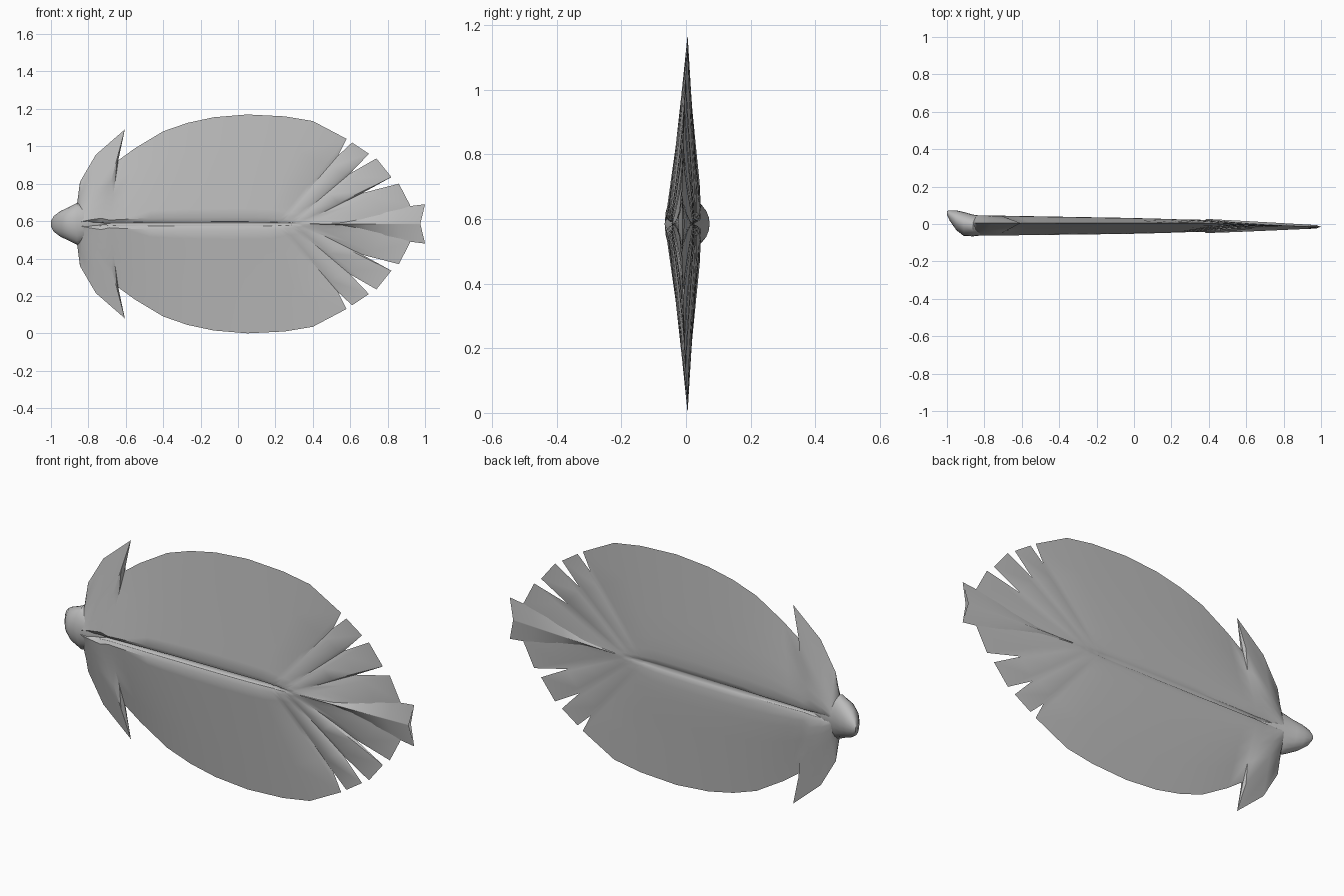
import bpy, bmesh, math

if "Cube" in bpy.data.objects:
    bpy.data.objects.remove(bpy.data.objects["Cube"])

MID = 0.585  # height of the symmetry line

grey = bpy.data.materials.new("plain grey")
grey.diffuse_color = (0.5, 0.5, 0.5, 1)
grey.use_nodes = True
grey.node_tree.nodes["Principled BSDF"].inputs["Base Color"].default_value = grey.diffuse_color


def interp(x, pts):
    if x <= pts[0][0]:
        return pts[0][1]
    for (x0, y0), (x1, y1) in zip(pts, pts[1:]):
        if x <= x1:
            return y0 + (y1 - y0) * (x - x0) / (x1 - x0)
    return pts[-1][1]


# Depth of the front, back and rim along the body
FRONT = [(-0.86, -0.066), (0, -0.055), (0.5, -0.04), (1, -0.018)]
BACK = [(-0.86, 0.05), (0, 0.034), (0.4, 0.022), (1, -0.012)]
RIM = [(0.4, 0.005), (1, -0.015)]
# Fullness from the spine groove (0) to the rim (1)
FULL_FRONT = [(0, 0.45), (0.02, 0.8), (0.06, 0.96), (0.14, 0.88), (1, 0)]
FULL_BACK = [(0, 0.4), (0.02, 0.75), (0.07, 0.95), (0.22, 0.92), (1, 0)]
STEPS = [0, 0.02, 0.06, 0.14, 0.25, 0.45, 0.7, 1]


def finish(name, bm, mirror=True):
    bmesh.ops.remove_doubles(bm, verts=bm.verts, dist=0.0005)
    bmesh.ops.recalc_face_normals(bm, faces=bm.faces)
    me = bpy.data.meshes.new(name)
    bm.to_mesh(me)
    bm.free()
    me.materials.append(grey)
    ob = bpy.data.objects.new(name, me)
    bpy.context.collection.objects.link(ob)
    ob.location.z = MID
    if mirror:
        mod = ob.modifiers.new("mirror", 'MIRROR')
        mod.use_axis = (False, False, True)
        mod.merge_threshold = 0.0005
    bpy.ops.object.select_all(action='DESELECT')
    ob.select_set(True)
    bpy.context.view_layer.objects.active = ob
    bpy.ops.object.shade_smooth_by_angle(angle=math.radians(35))
    return ob


def half_shell(name, rays, grow=0.0):
    """Rays (spine x, rim x, rim height) spanned by a front and a back skin."""
    bm = bmesh.new()
    for depth, full, push in ((FRONT, FULL_FRONT, -grow), (BACK, FULL_BACK, grow)):
        rows = []
        for base, ox, oh in rays:
            row = []
            for t in STEPS:
                x = base + (ox - base) * t
                # the groove fades out toward the tail
                groove = min(1, max(0, (0.35 - x) / 0.15))
                f = interp(t, full)
                f = f * groove + (1 - t) * (1 - groove)
                rim = interp(x, RIM)
                y = rim + (interp(x, depth) - rim) * f + push * (1 - t)
                row.append(bm.verts.new((x, y, oh * t)))
            rows.append(row)
        for a, b in zip(rows, rows[1:]):
            for i in range(len(STEPS) - 1):
                bm.faces.new((a[i], a[i + 1], b[i + 1], b[i]))
    return finish(name, bm)


# Body with swept side spikes and notched rear feathers
half_shell("body", [
    (-0.865, -0.865, 0), (-0.85, -0.86, 0.11), (-0.83, -0.845, 0.225),
    (-0.79, -0.76, 0.37), (-0.74, -0.605, 0.505), (-0.69, -0.64, 0.34),
    (-0.62, -0.55, 0.405), (-0.48, -0.40, 0.495), (-0.35, -0.27, 0.54),
    (-0.22, -0.13, 0.57), (-0.05, 0.05, 0.585), (0.07, 0.25, 0.575),
    (0.14, 0.40, 0.55), (0.20, 0.58, 0.455), (0.22, 0.535, 0.365),
    (0.23, 0.61, 0.435), (0.26, 0.70, 0.375), (0.28, 0.60, 0.27),
    (0.29, 0.74, 0.35), (0.31, 0.82, 0.25), (0.33, 0.665, 0.165),
    (0.38, 0.86, 0.215), (0.45, 0.92, 0.10), (0.60, 0.92, 0)])

# Fan-shaped tail blade
half_shell("tail_fan", [
    (0.38, 0.40, 0.008), (0.55, 0.58, 0.03), (0.68, 0.70, 0.06),
    (0.85, 0.88, 0.09), (0.975, 1.0, 0.105)], grow=0.005)

# Hooked blunt head: rings of x, centre y, half depth, half height
bm = bmesh.new()
SIDES = 20
rings = []
for x, cy, ry, rz in [(-1.0, 0.06, 0.01, 0.015), (-0.985, 0.045, 0.028, 0.042),
                      (-0.95, 0.02, 0.053, 0.068), (-0.91, 0.0, 0.064, 0.087),
                      (-0.86, -0.008, 0.058, 0.112), (-0.80, -0.008, 0.05, 0.09),
                      (-0.68, -0.008, 0.02, 0.02)]:
    rings.append([bm.verts.new((x, cy + ry * math.cos(a), rz * math.sin(a)))
                  for a in (2 * math.pi * k / SIDES for k in range(SIDES))])
for a, b in zip(rings, rings[1:]):
    for k in range(SIDES):
        n = (k + 1) % SIDES
        bm.faces.new((a[k], a[n], b[n], b[k]))
bm.faces.new(rings[0])
bm.faces.new(rings[-1])
finish("head", bm, mirror=False)
